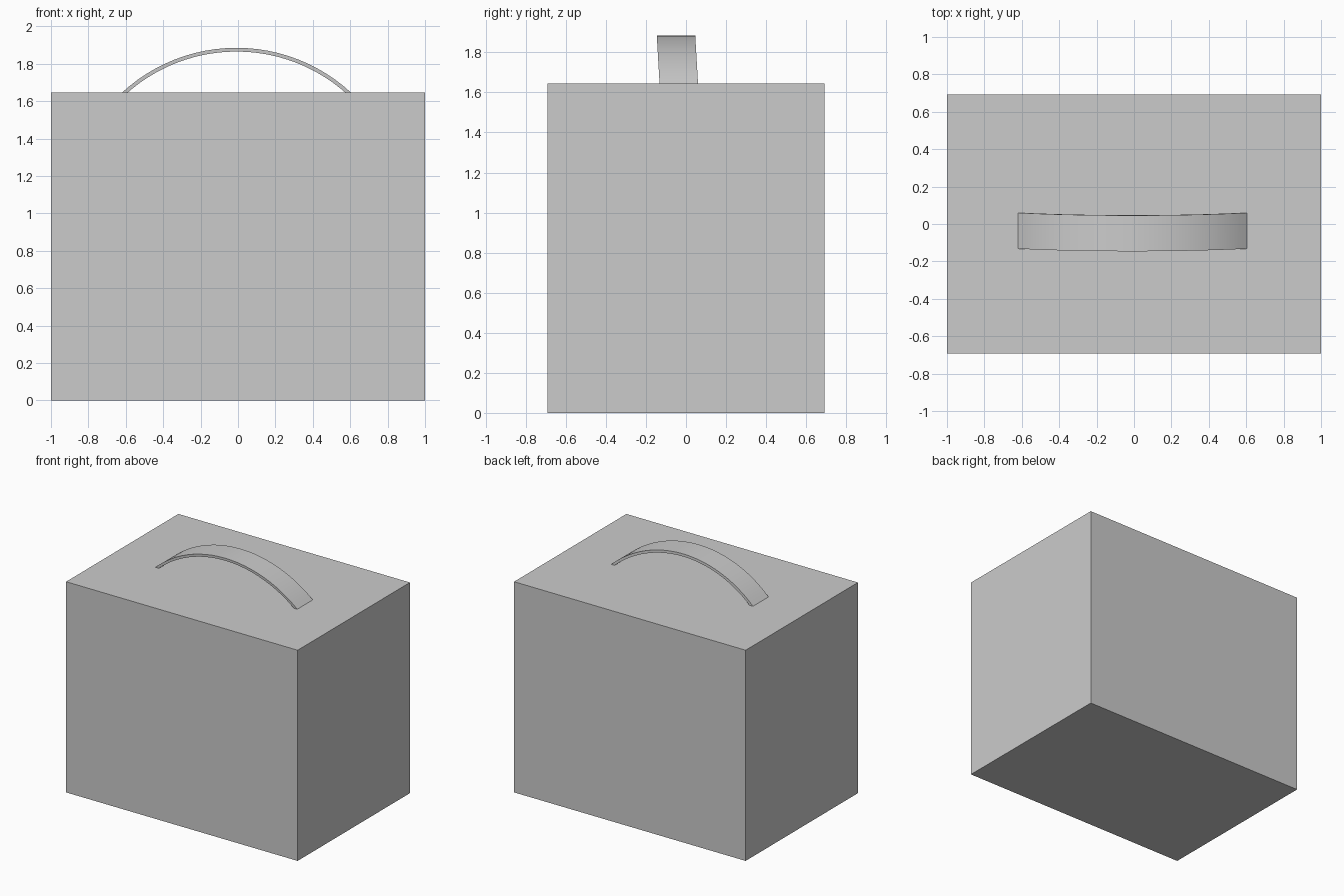
import bpy, bmesh, math

if "Cube" in bpy.data.objects:
    bpy.data.objects.remove(bpy.data.objects["Cube"])


def add_object(name, bm):
    bmesh.ops.recalc_face_normals(bm, faces=bm.faces)
    mesh = bpy.data.meshes.new(name)
    bm.to_mesh(mesh)
    bm.free()
    obj = bpy.data.objects.new(name, mesh)
    bpy.context.collection.objects.link(obj)
    return obj


TOP = 1.645

# Case body: plain closed box
bm = bmesh.new()
bmesh.ops.create_cube(bm, size=1)
for v in bm.verts:
    v.co.x *= 2
    v.co.y *= 1.385
    v.co.z = (v.co.z + 0.5) * TOP
add_object("case_body", bm)

# Carrying handle: thin arched strap leaning slightly forward, ends just in the lid
CX, CZ, R, THICK, SEGS = -0.008, 0.983, 0.902, 0.02, 24
HALF = math.acos((TOP - 0.004 - CZ) / R)
bm = bmesh.new()
rings = []
for i in range(SEGS + 1):
    a = -HALF + 2 * HALF * i / SEGS
    ring = []
    for r, y in ((R, -0.132), (R, 0.06), (R - THICK, 0.06), (R - THICK, -0.132)):
        z = CZ + r * math.cos(a)
        lean = -0.058 * (z - TOP)
        ring.append(bm.verts.new((CX + r * math.sin(a), y + lean, z)))
    rings.append(ring)
for p, q in zip(rings, rings[1:]):
    for k in range(4):
        n = (k + 1) % 4
        bm.faces.new((p[k], p[n], q[n], q[k]))
bm.faces.new(rings[0])
bm.faces.new(rings[-1])
handle = add_object("carry_handle", bm)

bpy.context.view_layer.objects.active = handle
handle.select_set(True)
bpy.ops.object.shade_smooth_by_angle(angle=math.radians(30))
